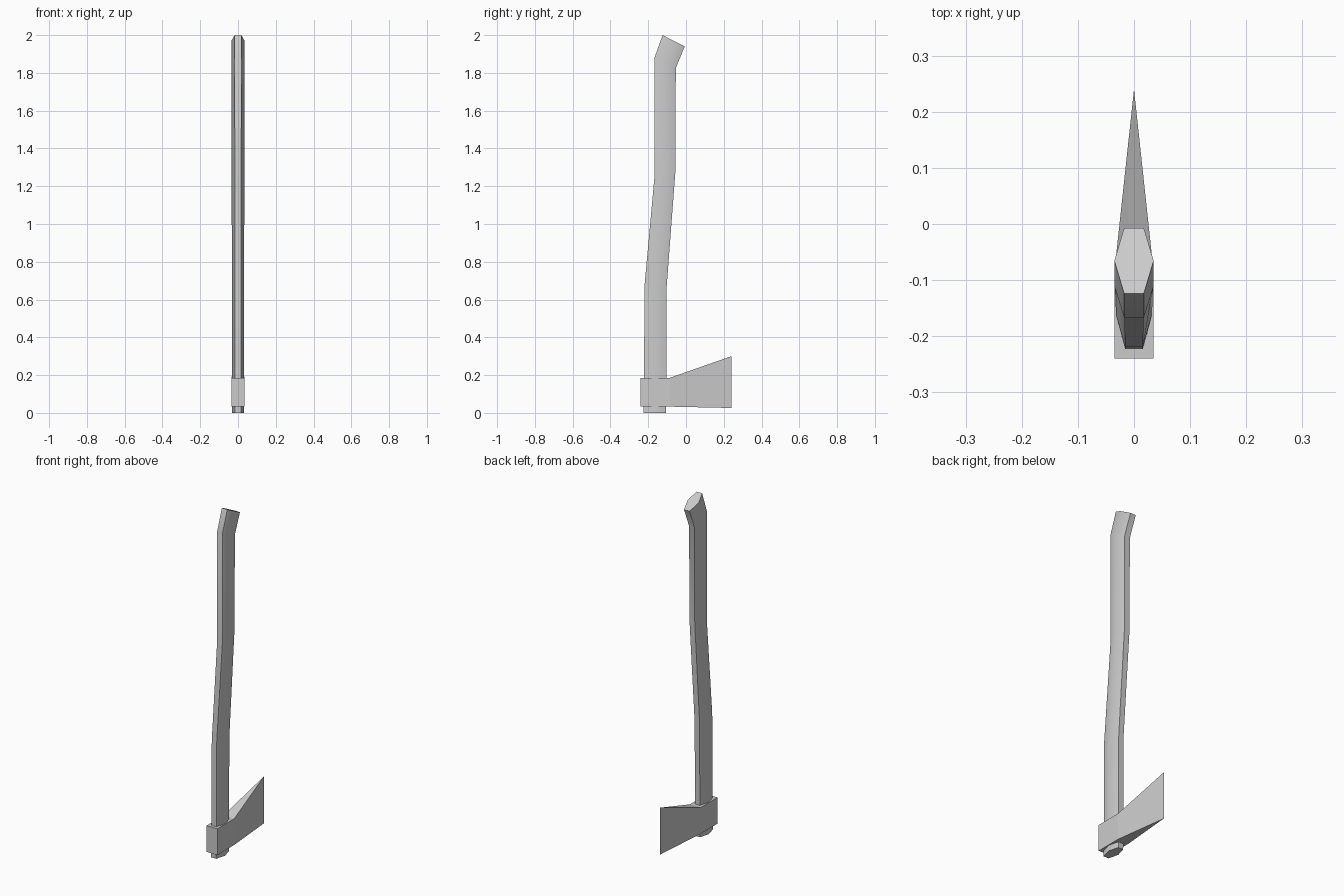
import bpy, bmesh, math
from mathutils import Vector

if "Cube" in bpy.data.objects:
    bpy.data.objects.remove(bpy.data.objects["Cube"])


def make_object(name, verts, faces):
    mesh = bpy.data.meshes.new(name)
    mesh.from_pydata(verts, [], faces)
    bm = bmesh.new()
    bm.from_mesh(mesh)
    bmesh.ops.recalc_face_normals(bm, faces=bm.faces)
    bm.to_mesh(mesh)
    bm.free()
    obj = bpy.data.objects.new(name, mesh)
    bpy.context.collection.objects.link(obj)
    return obj


def loft(name, rings):
    """Skin a list of equal-sized closed rings and cap both ends."""
    n = len(rings[0])
    verts = [v for ring in rings for v in ring]
    faces = [[r * n + i, r * n + (i + 1) % n, (r + 1) * n + (i + 1) % n, (r + 1) * n + i]
             for r in range(len(rings) - 1) for i in range(n)]
    faces.append(list(range(n)))
    faces.append(list(range((len(rings) - 1) * n, len(rings) * n)))
    return make_object(name, verts, faces)


# Handle: flattened hexagon swept along a bent path (back edge and front edge as y, z; half width)
stations = [
    ((-0.224, 0.0), (-0.105, 0.0), 0.032),
    ((-0.219, 0.68), (-0.103, 0.66), 0.032),
    ((-0.167, 1.25), (-0.056, 1.28), 0.034),
    ((-0.167, 1.88), (-0.054, 1.825), 0.035),
    ((-0.124, 2.0), (-0.007, 1.94), 0.035),
]
rings = []
for back, front, w in stations:
    b, f = Vector((0, *back)), Vector((0, *front))
    mid, half = (b + f) / 2, Vector((w * 0.5, 0, 0))
    side = Vector((w, 0, 0))
    rings.append([b - half, b + half, mid + side, f + half, f - half, mid - side])
handle = loft("handle", rings)
bpy.context.view_layer.objects.active = handle
handle.select_set(True)
bpy.ops.object.shade_smooth_by_angle(angle=math.radians(55))
handle.select_set(False)

# Axe head: square poll block tapering to a single cutting edge
half_w = 0.035
verts = [(x, y, z) for y in (-0.24, -0.085)
         for x, z in ((-half_w, 0.033), (half_w, 0.033), (half_w, 0.186), (-half_w, 0.186))]
verts += [(0, 0.24, 0.026), (0, 0.24, 0.30)]
faces = [(0, 1, 2, 3)]
faces += [(i, (i + 1) % 4, (i + 1) % 4 + 4, i + 4) for i in range(4)]
faces += [(4, 5, 8), (6, 7, 9), (5, 6, 9, 8), (7, 4, 8, 9)]
make_object("axe_head", verts, faces)
